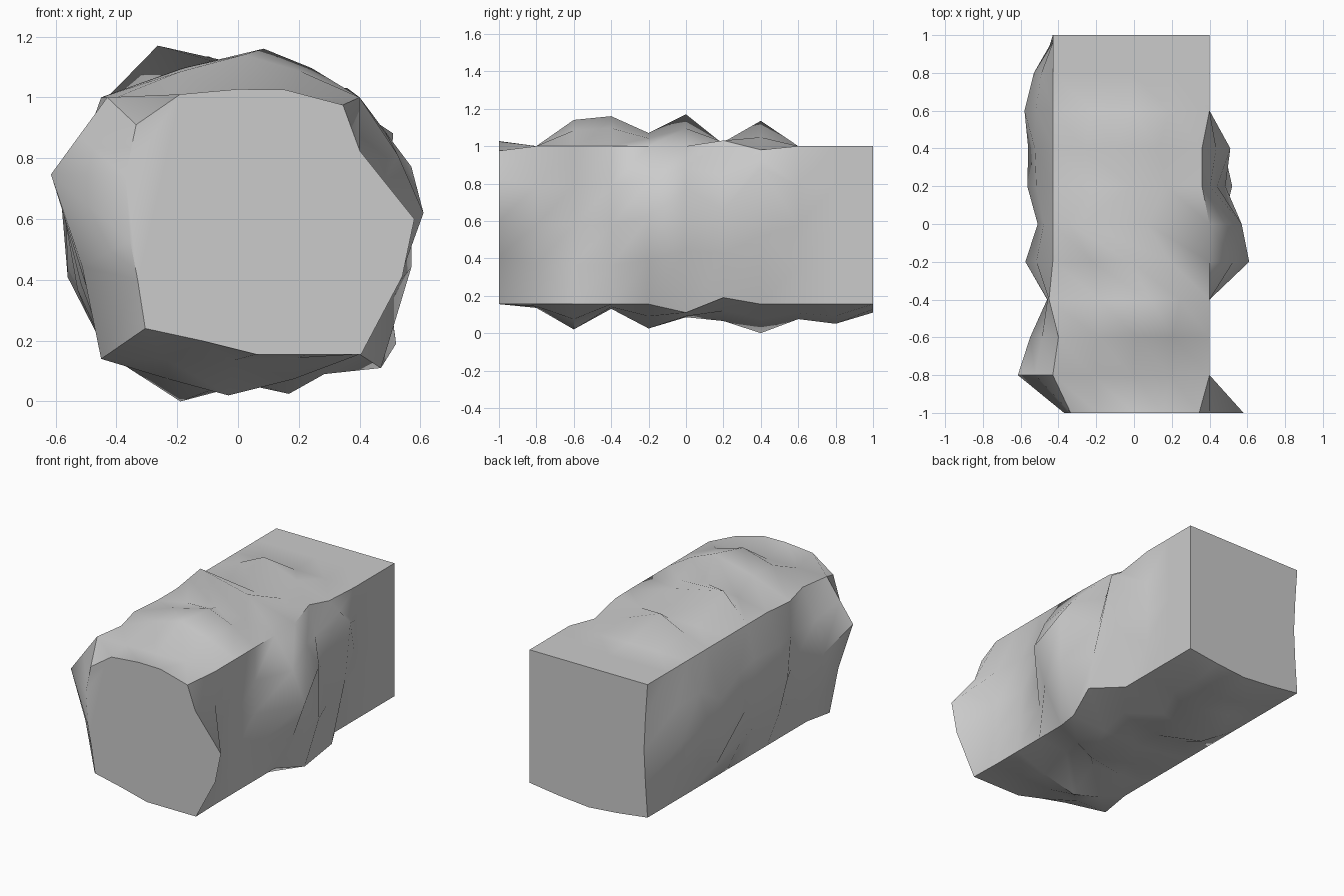
import bpy, bmesh, math
from mathutils import Vector

if "Cube" in bpy.data.objects:
    bpy.data.objects.remove(bpy.data.objects["Cube"])

X0, X1, Z0, Z1 = -0.43, 0.40, 0.155, 1.0

# Bulge (amount, position along side, lift before peak, lift after peak)
# per ring, sides in order bottom, right, top, left
RINGS = {
    -0.8: ((0.02, .5), (0.0, .5), (0.0, .5), (0.185, .30, 0, -.02)),
    -0.6: ((0.135, .48), (-0.03, .5), (0.14, .46), (0.12, .45)),
    -0.4: ((0.025, .5), (0.0, .5), (0.16, .38), (0.03, .5)),
    -0.2: ((0.13, .72, 0, 0), (0.21, .55), (0.07, .5), (0.145, .45)),
    0.0: ((0.07, .5), (0.17, .73, .05, 0), (0.17, .80, .01, 0), (0.08, .5)),
    0.2: ((0.09, .5), (0.04, .6), (0.01, .5), (0.135, .5, .02, .03)),
    0.4: ((0.155, .29, 0, 0), (0.11, .86, .02, 0), (0.135, .6, -.01, -.01),
          (0.13, .70, .03, 0)),
    0.6: ((0.08, .5), (0.0, .5), (0.0, .5), (0.15, .42)),
    0.8: ((0.105, .5), (0.0, .5), (0.0, .5), (0.10, .5)),
    1.0: ((0.045, .5), (0.0, .5), (0.0, .5), (-0.025, .5)),
}
# Corners moved away from the plain block: (ring, corner) -> (x, z)
MOVED = {
    (-0.8, 0): (-0.45, 0.14), (-0.6, 3): (-0.40, 1.0), (-0.4, 3): (-0.45, 1.0),
    (0.0, 1): (0.47, 0.11), (0.2, 1): (0.52, 0.19),
    (0.2, 2): (0.36, 1.03), (0.4, 2): (0.36, 0.98),
}
# Cut front end
FRONT = [(-.305, .24), (-.12, .2), (.06, .155), (.23, .155),
         (.405, .155), (.54, .41), (.58, .60), (.40, .825),
         (.345, .975), (.155, 1.025), (0, 1.027), (-.19, 1.01),
         (-.335, .91), (-.37, .74), (-.355, .53), (-.33, .40)]
NORMALS = [Vector(n) for n in ((0, -1), (1, 0), (0, 1), (-1, 0))]


def ring_points(y):
    block = [(X0, Z0), (X1, Z0), (X1, Z1), (X0, Z1)]
    corners = [Vector(MOVED.get((y, i), c)) for i, c in enumerate(block)]
    pts = []
    for i, (amount, p, *lift) in enumerate(RINGS[y]):
        before, after = lift or (amount * 0.1, amount * 0.1)
        n = NORMALS[i]
        a, b = corners[i], corners[(i + 1) % 4]
        base = Vector(block[i]).lerp(Vector(block[(i + 1) % 4]), p)
        peak = base + n * amount
        pts += [a, (a + peak) / 2 + n * before, peak, (peak + b) / 2 + n * after]
    return pts


# Rough block made of lofted rings
bm = bmesh.new()
rings = [[bm.verts.new((x, -1, z)) for x, z in FRONT]]
for y in RINGS:
    rings.append([bm.verts.new((p.x, y, p.y)) for p in ring_points(y)])
for r, s in zip(rings, rings[1:]):
    for i in range(16):
        j = (i + 1) % 16
        bm.faces.new((r[i], r[j], s[j], s[i]))
bm.faces.new(rings[0])
bm.faces.new(rings[-1])
bmesh.ops.recalc_face_normals(bm, faces=bm.faces)

mesh = bpy.data.meshes.new("rough_block")
bm.to_mesh(mesh)
bm.free()
block = bpy.data.objects.new("rough_block", mesh)
bpy.context.collection.objects.link(block)
bpy.context.view_layer.objects.active = block
block.select_set(True)
bpy.ops.object.shade_smooth_by_angle(angle=math.radians(45))
